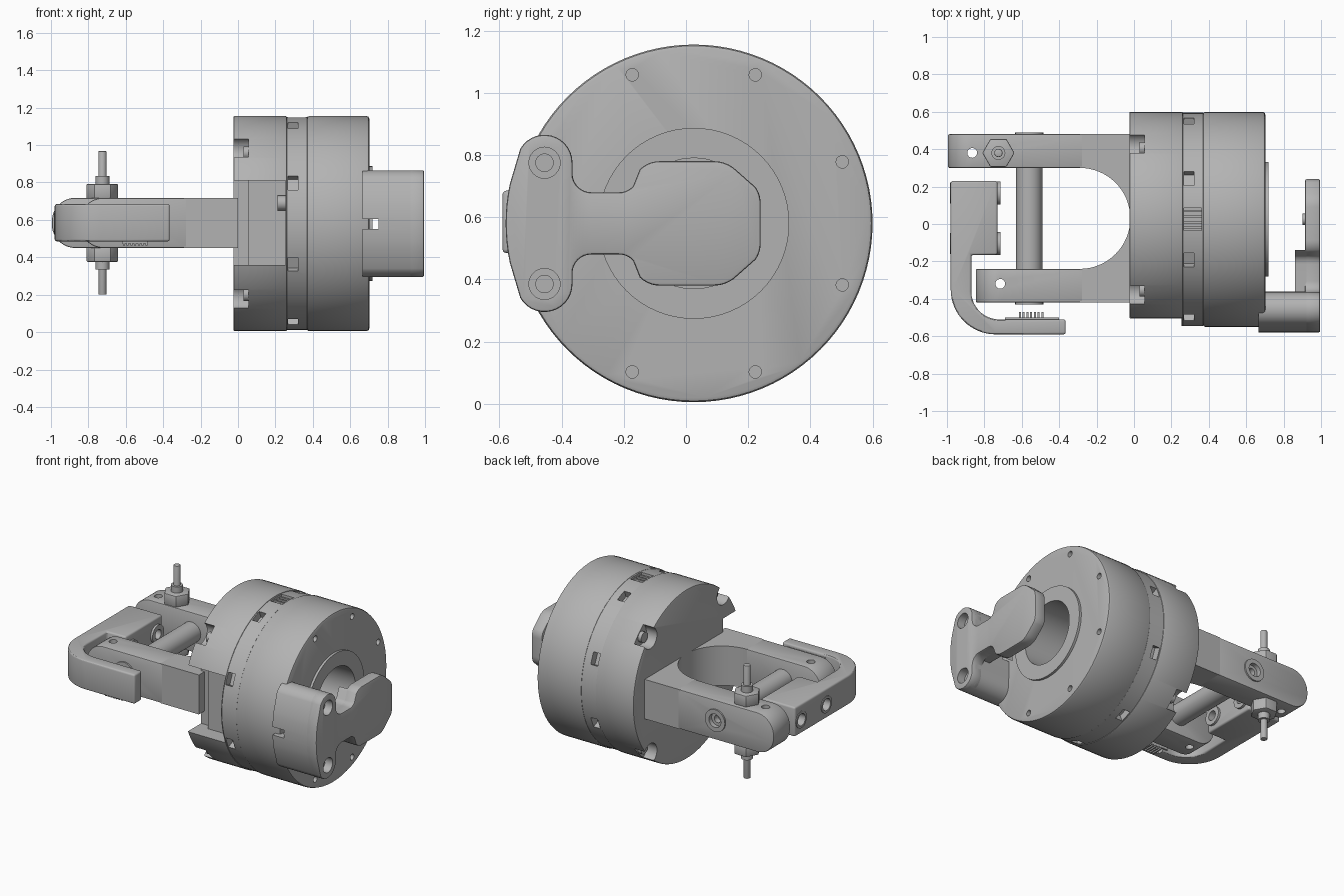
import bpy, bmesh
from math import pi, cos, sin, radians
from mathutils import Matrix, Vector

if "Cube" in bpy.data.objects:
    bpy.data.objects.remove(bpy.data.objects["Cube"], do_unlink=True)

metal = bpy.data.materials.new("grey metal")
metal.use_nodes = True
GREY = (0.45, 0.45, 0.45, 1)
metal.diffuse_color = GREY
metal.node_tree.nodes["Principled BSDF"].inputs["Base Color"].default_value = GREY

CY, CZ, R = 0.025, 0.58, 0.575      # drum axis and radius
parts = []


def finish(name, bm):
    bmesh.ops.recalc_face_normals(bm, faces=bm.faces)
    mesh = bpy.data.meshes.new(name)
    bm.to_mesh(mesh)
    bm.free()
    mesh.materials.append(metal)
    ob = bpy.data.objects.new(name, mesh)
    bpy.context.scene.collection.objects.link(ob)
    parts.append(ob)
    return ob


def apply_modifiers(ob):
    graph = bpy.context.evaluated_depsgraph_get()
    mesh = bpy.data.meshes.new_from_object(ob.evaluated_get(graph))
    ob.modifiers.clear()
    ob.data = mesh


def bevel(ob, width, segments=2):
    mod = ob.modifiers.new("bevel", "BEVEL")
    mod.width, mod.segments = width, segments
    mod.limit_method, mod.angle_limit = "ANGLE", radians(40)
    apply_modifiers(ob)
    return ob


def cut(ob, *cutters):
    for c in cutters:
        mod = ob.modifiers.new("cut", "BOOLEAN")
        mod.operation, mod.solver, mod.object = "DIFFERENCE", "EXACT", c
        apply_modifiers(ob)
        parts.remove(c)
        bpy.data.objects.remove(c, do_unlink=True)
    return ob


def prism(name, pts, axis, lo, hi):
    """Extrude a 2D outline along an axis."""
    place = {"x": lambda a, b, t: (t, a, b), "y": lambda a, b, t: (a, t, b),
             "z": lambda a, b, t: (a, b, t)}[axis]
    bm = bmesh.new()
    rings = [[bm.verts.new(place(a, b, t)) for a, b in pts] for t in (lo, hi)]
    n = len(pts)
    bm.faces.new(rings[0])
    bm.faces.new(rings[1])
    for i in range(n):
        j = (i + 1) % n
        bm.faces.new((rings[0][i], rings[0][j], rings[1][j], rings[1][i]))
    return finish(name, bm)


def arc(cx, cy, r, a0, a1, n=12):
    return [(cx + r * cos(radians(a0 + (a1 - a0) * i / n)),
             cy + r * sin(radians(a0 + (a1 - a0) * i / n))) for i in range(n + 1)]


def cyl(name, axis, a, b, r, lo, hi, n=32):
    return prism(name, arc(a, b, r, 0, 360 - 360 / n, n - 1), axis, lo, hi)


def tube(name, axis, a, b, r, inner, lo, hi, n=32):
    return cut(cyl(name, axis, a, b, r, lo, hi, n),
               cyl("bore", axis, a, b, inner, lo - 0.1, hi + 0.1, n))


def box(name, x, y, z):
    return prism(name, [(x[0], y[0]), (x[1], y[0]), (x[1], y[1]), (x[0], y[1])], "z", *z)


def rim_box(x, width, deg, depth):
    """Cutter sunk into the drum rim at an angle around the axis."""
    ob = box("pocket", x, (R - depth, R + 0.1), (-width / 2, width / 2))
    ob.data.transform(Matrix.Translation((0, CY, CZ)) @ Matrix.Rotation(radians(deg), 4, "X"))
    return ob


def around(r, deg):
    return CY + r * cos(radians(deg)), CZ + r * sin(radians(deg))


# Drum: rear housing with a front cutout and bolt pockets
rear = bevel(cyl("rear_housing", "x", CY, CZ, R, -0.025, 0.262, 96), 0.008)
cut(rear, box("cutout", (-0.1, 0.258), (-0.7, -0.4), (0.36, 0.81)),
    box("inner_cutout", (-0.1, 0.055), (-0.5, -0.36), (0.36, 0.81)))
for deg in (45, 135, 225, 315):
    cut(rear, cyl("pocket", "x", *around(0.555, deg), 0.07, -0.1, 0.055))
    cyl("housing_bolt", "x", *around(0.535, deg), 0.035, 0.03, 0.06)
cyl("locating_screw", "x", -0.42, 0.69, 0.04, 0.21, 0.262)

# Drum: middle plate with rim pockets and a ribbed vent on top
middle = cyl("middle_plate", "x", CY, CZ, R - 0.005, 0.255, 0.37, 96)
for i in range(8):
    cut(middle, rim_box((0.268, 0.32), 0.08, 22.5 + 45 * i, 0.055))
cut(middle, rim_box((0.268, 0.36), 0.12, 90, 0.06))
for i in range(4):
    y = CY - 0.045 + 0.03 * i
    box("vent_rib", (0.268, 0.36), (y - 0.006, y + 0.006), (1.07, 1.135))

# Drum: front housing with screw holes and a central bore
front = bevel(cyl("front_housing", "x", CY, CZ, R, 0.367, 0.702, 96), 0.014)
cut(front, cyl("bore", "x", CY, CZ, 0.21, 0.4, 0.8, 64))
for i in range(8):
    cut(front, cyl("hole", "x", *around(0.517, 22.5 + 45 * i), 0.02, 0.66, 0.8, 20))
tube("hub_ring", "x", CY, CZ, 0.307, 0.21, 0.66, 0.718, 64)

# Paddle outline: upper half mirrored about the drum axis
upper = (arc(-0.455, 0.775, 0.09, 150, 0, 14) + arc(-0.305, 0.74, 0.06, 180, 270, 8)
         + arc(-0.215, 0.74, 0.06, 270, 318, 5) + arc(-0.085, 0.69, 0.09, 135, 90, 5)
         + arc(0.09, 0.675, 0.105, 90, 45, 5) + arc(0.15, 0.645, 0.09, 35, 0, 5))


def mirrored(pts):
    return pts + [(y, 2 * CZ - z) for y, z in reversed(pts)]


rim = arc(CY, CZ, 0.605, 192, 168, 8)
mount_half = [(y, z) for y, z in upper if y < -0.36]
neck_half = [(-0.45, 0.675)] + [(y, z) for y, z in upper if -0.31 <= y < -0.13]
paddle = bevel(prism("paddle_plate", rim + mirrored(upper), "x", 0.915, 0.995), 0.008)
mount = prism("paddle_mount", rim + mirrored(mount_half), "x", 0.665, 0.97)
neck = prism("paddle_neck", mirrored(neck_half), "x", 0.86, 0.95)
cut(mount, box("slot", (0.6, 0.75), (-0.7, -0.3), (0.55, 0.605)))
for z in (0.385, 0.775):
    for target in (paddle, mount):
        cut(target, cyl("counterbore", "x", -0.455, z, 0.05, 0.88, 1.1))
    tube("paddle_screw", "x", -0.455, z, 0.05, 0.028, 0.86, 0.94)
cyl("paddle_nub", "x", CY, CZ, 0.03, 0.9, 0.92)

# Fork: two round-ended arms joined by a U-shaped web
Z0, Z1 = 0.45, 0.718
MZ = (Z0 + Z1) / 2


def arm(name, x, y0, y1):
    r = 0.125
    pts = (arc(x + r, Z1 - r, r, 180, 90) + [(-0.27, Z1), (-0.27, Z0)]
           + arc(x + r, Z0 + r, r, 270, 180))
    return bevel(prism(name, pts, "y", y0, y1), 0.008)


back_arm = arm("back_arm", -0.995, 0.3, 0.48)
front_arm = arm("front_arm", -0.845, -0.42, -0.24)
prism("fork_web", [(0, 0.48), (-0.29, 0.48)] + arc(-0.29, 0.03, 0.27, 90, -90, 32)
      + [(-0.29, -0.42), (0, -0.42)], "z", Z0, Z1)
cut(back_arm, cyl("pin_hole", "z", -0.865, 0.38, 0.026, 0, 1))
cut(front_arm, cyl("pin_hole", "z", -0.715, -0.32, 0.026, 0, 1))

# Cross bar with socket caps on the outer faces
cyl("cross_bar", "y", -0.56, MZ, 0.07, -0.25, 0.31)
for target, face, s in ((back_arm, 0.48, 1), (front_arm, -0.42, -1)):
    lo, hi = sorted((face - s * 0.06, face + s * 0.1))
    cut(target, cyl("socket", "y", -0.56, MZ, 0.045, lo, hi))
    lo, hi = sorted((face - s * 0.05, face + s * 0.01))
    tube("bar_cap", "y", -0.56, MZ, 0.075, 0.045, lo, hi)
    lo, hi = sorted((face - s * 0.07, face - s * 0.02))
    tube("bar_screw", "y", -0.56, MZ, 0.045, 0.025, lo, hi)

# Vertical threaded bolt with hex nuts and collars
BX, BY = -0.725, 0.38
bevel(cyl("bolt", "z", BX, BY, 0.022, 0.2, 0.968, 24), 0.004)
for s in (1, -1):
    def span(a, b):
        return sorted((MZ + s * a, MZ + s * b))
    bevel(cyl("hex_nut", "z", BX, BY, 0.086, *span(0.13, 0.208), 6), 0.006)
    cyl("collar", "z", BX, BY, 0.037, *span(0.2, 0.25), 24)

# Hook: block, curved wall and front strip
outline = ([(-0.73, 0.23), (-0.98, 0.23)] + arc(-0.74, -0.35, 0.24, 180, 270, 16)
           + [(-0.365, -0.59), (-0.365, -0.51)] + arc(-0.72, -0.36, 0.15, 270, 180, 16)
           + [(-0.87, -0.165), (-0.73, -0.165)])
hook = bevel(prism("hook", outline, "z", 0.485, 0.685), 0.012, 3)
cut(hook, box("recess", (-0.66, -0.425), (-0.55, -0.4), (0.4, 0.66)))
for y in (0.165, -0.105):
    cut(hook, cyl("screw_hole", "x", y, CZ, 0.05, -1.1, -0.6))
    tube("hook_screw", "x", y, CZ, 0.062, 0.032, -0.76, -0.715)
    tube("hook_sleeve", "x", y, CZ, 0.056, 0.04, -0.985, -0.75)

# Connector in the hook strip
box("connector_plate", (-0.69, -0.4), (-0.512, -0.5), (0.5, 0.665))
box("connector_body", (-0.62, -0.48), (-0.548, -0.5), (0.475, 0.665))
for i in range(7):
    x = -0.61 + 0.02 * i
    box("connector_pin", (x - 0.005, x + 0.005), (-0.55, -0.47), (0.462, 0.478))

# Smooth shading with sharp edges kept
for ob in bpy.context.selected_objects:
    ob.select_set(False)
for ob in parts:
    ob.select_set(True)
bpy.context.view_layer.objects.active = parts[0]
bpy.ops.object.shade_smooth_by_angle(angle=radians(30))
